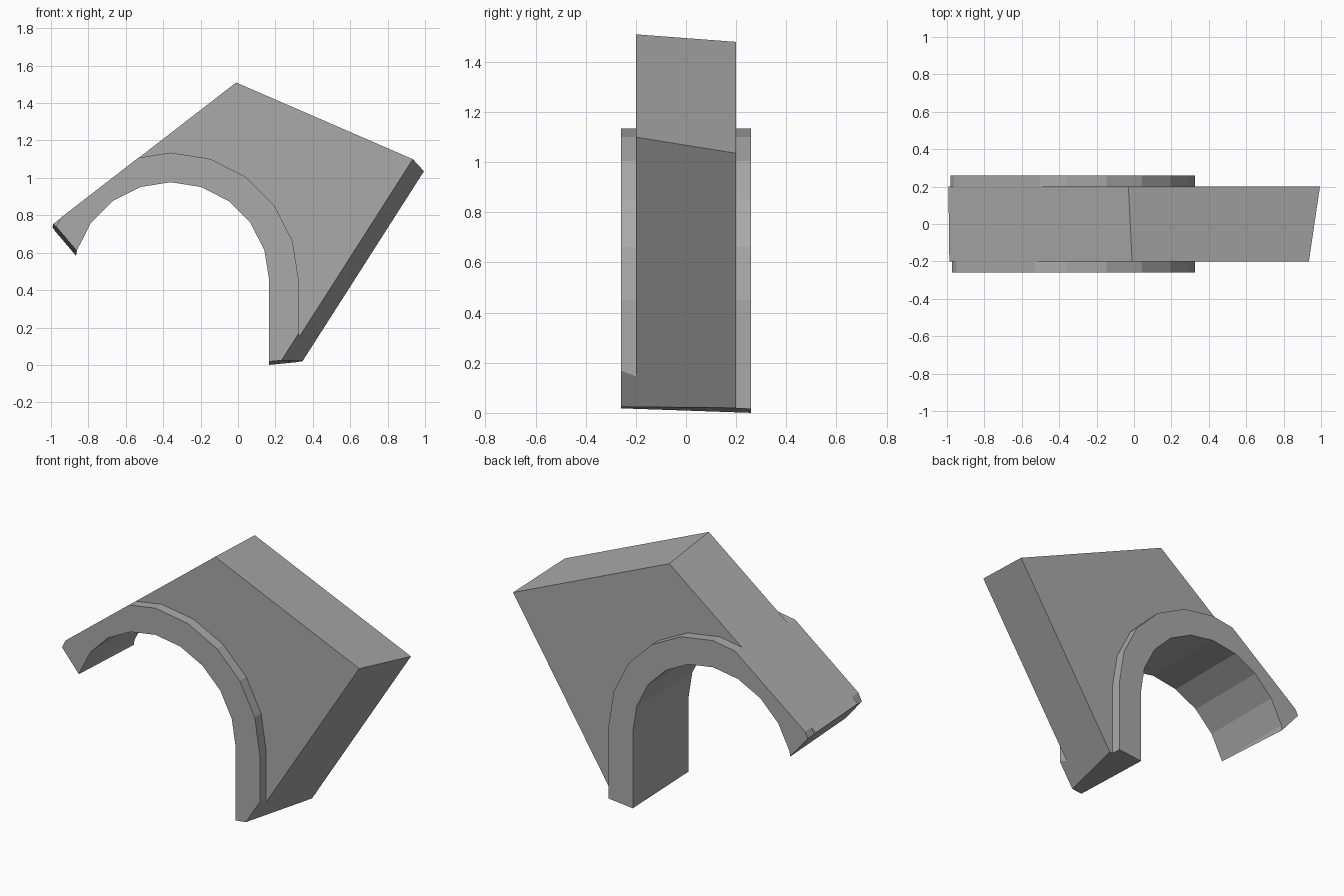
import bpy
import bmesh
import math
from mathutils import Vector

cube = bpy.data.objects.get("Cube")
if cube:
    bpy.data.objects.remove(cube, do_unlink=True)

# Plain stone material
stone = bpy.data.materials.new("grey_stone")
stone.use_nodes = True
grey = (0.4, 0.4, 0.4, 1)
stone.diffuse_color = grey
stone.node_tree.nodes["Principled BSDF"].inputs["Base Color"].default_value = grey

# Arch centre and wall cross-section as (radius, depth): raised rim, then the wall
CX, CZ = -0.36, 0.45
INNER, OUTER, FAR = 0.527, 0.685, 3
RIM, WALL = 0.26, 0.2
half = [(INNER, RIM), (OUTER, RIM), (OUTER, WALL), (FAR, WALL)]
section = [(r, -y) for r, y in half] + list(reversed(half))

# Sweep path: foot of the straight leg, then the half circle in ten steps
path = [(0, -0.5)] + [(math.radians(18 * i), CZ) for i in range(11)]

bm = bmesh.new()
rings = [[bm.verts.new((CX + r * math.cos(a), y, z + r * math.sin(a)))
          for r, y in section] for a, z in path]
for r0, r1 in zip(rings, rings[1:]):
    for i in range(len(section)):
        j = (i + 1) % len(section)
        bm.faces.new((r0[i], r0[j], r1[j], r1[i]))

# Broken faces, each given by three points on its plane
inside = Vector((0.4, 0, 0.9))
breaks = {
    "foot": ((0.165, 0.26, 0), (0.165, -0.26, 0.018), (0.345, 0.2, 0.02)),
    "left_end": ((-0.858, -0.26, 0.605), (-0.99, -0.2, 0.757), (-1, 0.2, 0.745)),
    "right": ((0.935, -0.2, 1.1), (0.997, 0.2, 1.04), (0.345, 0.2, 0.02)),
    "upper_right": ((-0.01, -0.2, 1.51), (-0.03, 0.2, 1.48), (0.935, -0.2, 1.1)),
    "upper_left": ((-0.01, -0.2, 1.51), (-0.03, 0.2, 1.48), (-0.54, -0.2, 1.1)),
}
for points in breaks.values():
    a, b, c = map(Vector, points)
    normal = (b - a).cross(c - a).normalized()
    if normal.dot(inside - a) > 0:
        normal = -normal
    cut = bmesh.ops.bisect_plane(
        bm, geom=bm.verts[:] + bm.edges[:] + bm.faces[:], dist=1e-5,
        plane_co=a, plane_no=normal, clear_outer=True)
    edges = [e for e in cut["geom_cut"] if isinstance(e, bmesh.types.BMEdge)]
    bmesh.ops.edgeloop_fill(bm, edges=edges)

bmesh.ops.recalc_face_normals(bm, faces=bm.faces[:])
mesh = bpy.data.meshes.new("broken_arch")
bm.to_mesh(mesh)
bm.free()
mesh.materials.append(stone)
arch = bpy.data.objects.new("broken_arch", mesh)
bpy.context.collection.objects.link(arch)
